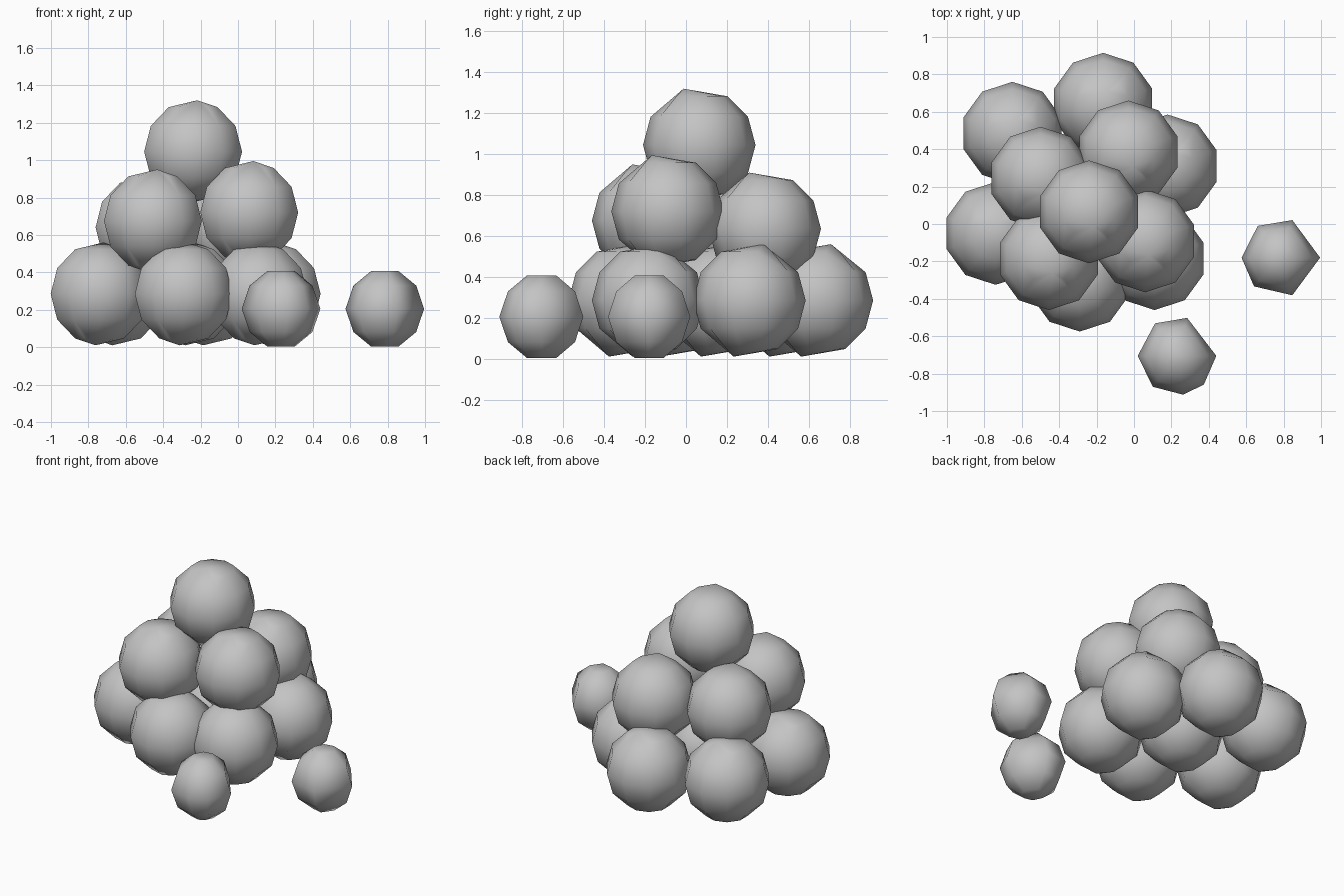
import bpy, bmesh, math
from mathutils import Vector

cube = bpy.data.objects.get("Cube")
if cube:
    bpy.data.objects.remove(cube, do_unlink=True)

stone = bpy.data.materials.new("stone grey")
stone.use_nodes = True
grey = (0.55, 0.55, 0.55, 1)
stone.diffuse_color = grey
stone.node_tree.nodes["Principled BSDF"].inputs["Base Color"].default_value = grey


def add_object(name, bm, centre):
    bmesh.ops.recalc_face_normals(bm, faces=bm.faces[:])
    for face in bm.faces:
        face.smooth = True
    mesh = bpy.data.meshes.new(name)
    bm.to_mesh(mesh)
    bm.free()
    mesh.materials.append(stone)
    obj = bpy.data.objects.new(name, mesh)
    obj.location = centre
    bpy.context.collection.objects.link(obj)


def big_ball(name, centre, top_lean, radius=0.275):
    """Ten-sided ball whose poles are merged into a neighbouring vertex."""
    bm = bmesh.new()
    rings, sides = 6, 10
    for r in range(1, rings):
        tilt = math.pi * r / rings
        for s in range(sides):
            turn = math.pi / 2 + math.tau * s / sides
            bm.verts.new((math.sin(tilt) * math.cos(turn),
                          math.sin(tilt) * math.sin(turn), math.cos(tilt)))
    for z in (1, -1):
        bm.verts.new((0, 0, z))
    bmesh.ops.convex_hull(bm, input=bm.verts[:])
    for sign, lean in ((1, top_lean), (-1, -0.28)):
        pole = min(bm.verts, key=lambda v: (v.co - Vector((0, 0, sign))).length)
        side = math.copysign(0.5, lean)
        ring = min(bm.verts, key=lambda v: (v.co - Vector((0, side, sign * 0.87))).length)
        bmesh.ops.pointmerge(bm, verts=[pole, ring],
                             merge_co=(0.08 * sign, lean, sign))
    bmesh.ops.scale(bm, vec=(radius,) * 3, verts=bm.verts[:])
    add_object(name, bm, centre)


def small_ball(name, centre, angles, radius=0.21):
    """Coarse ball: stacked rings sharing one uneven outline, with flat caps."""
    bm = bmesh.new()
    for width, z in ((0.35, 0.96), (0.8, 0.59), (1, 0), (0.8, -0.59), (0.35, -0.96)):
        for a in angles:
            turn = math.radians(a)
            bm.verts.new((radius * width * math.cos(turn),
                          radius * width * math.sin(turn), radius * z))
    bmesh.ops.convex_hull(bm, input=bm.verts[:])
    add_object(name, bm, centre)


# Bottom layer: a ring of six around a middle ball
bottom = [(-0.74, -0.05), (-0.29, -0.30), (0.11, -0.185), (0.18, 0.31),
          (-0.165, 0.64), (-0.65, 0.485), (-0.26, 0.15)]
for i, (x, y) in enumerate(bottom):
    big_ball(f"bottom_ball_{i + 1}", (x, y, 0.285), 0.25)

# Middle layer
middle = [(-0.03, 0.385, 0.635), (-0.50, 0.245, 0.64),
          (-0.455, -0.185, 0.675), (0.06, -0.09, 0.72)]
for i, centre in enumerate(middle):
    big_ball(f"middle_ball_{i + 1}", centre, -0.28)

# Top ball
big_ball("top_ball", (-0.24, 0.065, 1.045), -0.28)

# Loose small balls beside the pile
small_ball("loose_ball_right", (0.785, -0.18, 0.205), (0, 73, 126, 180, 227, 287))
small_ball("loose_ball_front", (0.23, -0.705, 0.205), (0, 75, 124, 180, 232, 279, 313))
